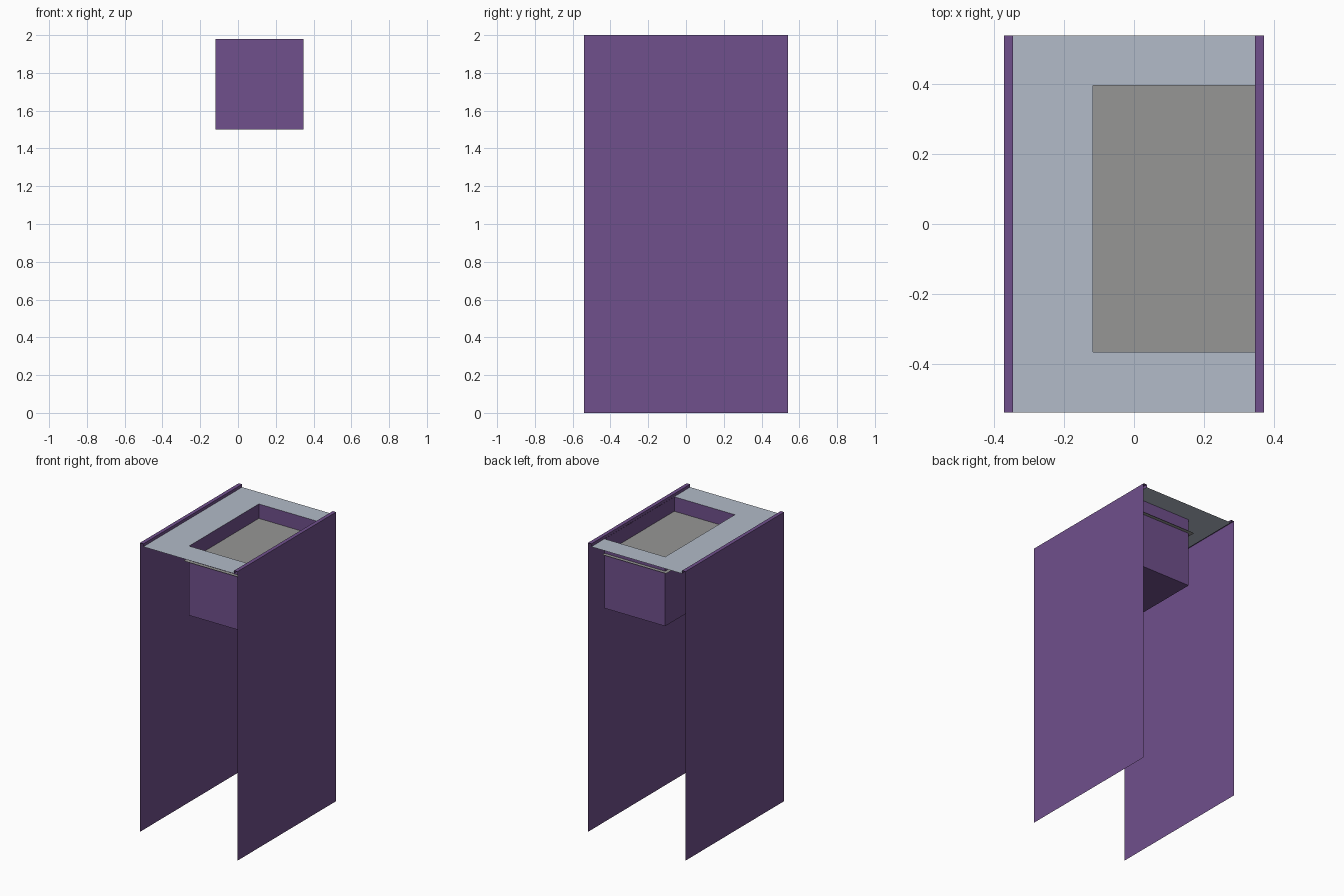
import bpy, bmesh

if "Cube" in bpy.data.objects:
    bpy.data.objects.remove(bpy.data.objects["Cube"])

HALF_X, LIP_X, HALF_Y = 0.373, 0.347, 0.54       # side sheets
TOP_Z, COUNTER_Z, SHELF_Z, BOX_Z = 2.0, 1.98, 1.88, 1.5
BX0, BX1, BY0, BY1 = -0.118, 0.346, -0.366, 0.396  # basin footprint


def material(name, rgb):
    m = bpy.data.materials.new(name)
    m.diffuse_color = (*rgb, 1)
    m.use_nodes = True
    m.node_tree.nodes["Principled BSDF"].inputs["Base Color"].default_value = m.diffuse_color
    return m


purple = material("purple", (0.162, 0.080, 0.262))
pale = material("pale blue grey", (0.445, 0.497, 0.578))
grey = material("mid grey", (0.305, 0.305, 0.300))


def finish(name, bm, mat):
    me = bpy.data.meshes.new(name)
    bm.to_mesh(me)
    bm.free()
    me.materials.append(mat)
    ob = bpy.data.objects.new(name, me)
    bpy.context.collection.objects.link(ob)
    return ob


def flat_sheet(name, outline, z, mat):
    bm = bmesh.new()
    bm.faces.new([bm.verts.new((x, y, z)) for x, y in outline])
    return finish(name, bm, mat)


# Side panels: open sheet with a folded top lip, mirrored
bm = bmesh.new()
profile = [(HALF_X, 0), (HALF_X, TOP_Z), (LIP_X, TOP_Z), (LIP_X, COUNTER_Z)]
front = [bm.verts.new((x, -HALF_Y, z)) for x, z in profile]
back = [bm.verts.new((x, HALF_Y, z)) for x, z in profile]
for i in range(len(profile) - 1):
    bm.faces.new((front[i], back[i], back[i + 1], front[i + 1]))
panels = finish("side_panels", bm, purple)
panels.modifiers.new("mirror", 'MIRROR').use_axis[0] = True

# Countertop: C-shaped sheet around the basin
flat_sheet("countertop", [(-LIP_X, -HALF_Y), (LIP_X, -HALF_Y), (LIP_X, BY0), (BX0, BY0),
                          (BX0, BY1), (LIP_X, BY1), (LIP_X, HALF_Y), (-LIP_X, HALF_Y)],
           COUNTER_Z, pale)

# Inner shelf: pokes slightly past the basin walls
e = 0.025
flat_sheet("basin_shelf", [(BX0 - e, BY0 - e), (LIP_X, BY0 - e),
                           (LIP_X, BY1 + e), (BX0 - e, BY1 + e)], SHELF_Z, grey)

# Basin: open-topped box
bm = bmesh.new()
bmesh.ops.create_cube(bm, size=1)
for v in bm.verts:
    v.co = (BX1 if v.co.x > 0 else BX0, BY1 if v.co.y > 0 else BY0,
            COUNTER_Z if v.co.z > 0 else BOX_Z)
bm.normal_update()
bmesh.ops.delete(bm, geom=[f for f in bm.faces if f.normal.z > 0.5], context='FACES_ONLY')
finish("basin", bm, purple)
